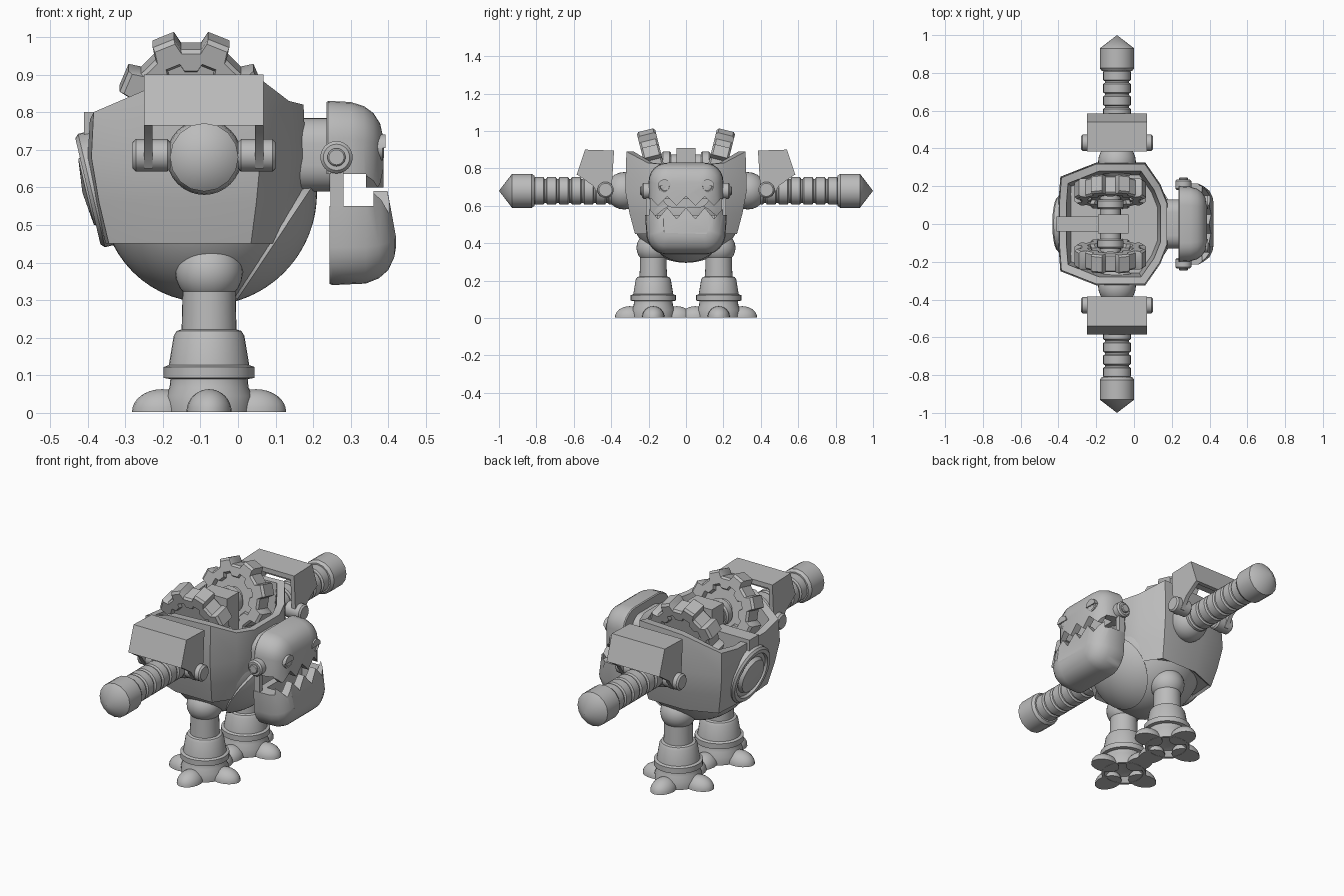
import bpy, bmesh
from math import sin, cos, pi, radians
from mathutils import Vector, Matrix

if "Cube" in bpy.data.objects:
    bpy.data.objects.remove(bpy.data.objects["Cube"])

GREY = (0.5, 0.5, 0.5, 1)
metal = bpy.data.materials.new("plain_grey")
metal.use_nodes = True
metal.diffuse_color = GREY
metal.node_tree.nodes["Principled BSDF"].inputs["Base Color"].default_value = GREY

X, Y, Z = Vector((1, 0, 0)), Vector((0, 1, 0)), Vector((0, 0, 1))


def shade(ob, angle=35):
    bpy.ops.object.select_all(action='DESELECT')
    ob.select_set(True)
    bpy.context.view_layer.objects.active = ob
    bpy.ops.object.shade_smooth_by_angle(angle=radians(angle))


def loft(name, rings, mat=Matrix(), loop=False):
    """Skin a list of equal point rings; ends are capped unless looped."""
    bm = bmesh.new()
    vs = [[bm.verts.new(mat @ Vector(p)) for p in ring] for ring in rings]
    n = len(vs[0])
    for a, b in list(zip(vs, vs[1:])) + ([(vs[-1], vs[0])] if loop else []):
        for i in range(n):
            j = (i + 1) % n
            bm.faces.new((a[i], a[j], b[j], b[i]))
    if not loop:
        bm.faces.new(vs[0])
        bm.faces.new(vs[-1])
    bmesh.ops.remove_doubles(bm, verts=bm.verts, dist=0.0005)
    bmesh.ops.recalc_face_normals(bm, faces=bm.faces)
    me = bpy.data.meshes.new(name)
    bm.to_mesh(me)
    bm.free()
    me.materials.append(metal)
    ob = bpy.data.objects.new(name, me)
    bpy.context.collection.objects.link(ob)
    shade(ob)
    return ob


def place(loc, axis=Z, scale=(1, 1, 1)):
    rot = axis.to_track_quat('Z', 'Y').to_matrix().to_4x4()
    return Matrix.Translation(loc) @ Matrix.Diagonal((*scale, 1)) @ rot


def lathe(name, profile, loc, axis=Z, scale=(1, 1, 1), seg=32, loop=False):
    rings = [[(r * cos(2 * pi * i / seg), r * sin(2 * pi * i / seg), h) for i in range(seg)]
             for r, h in profile]
    return loft(name, rings, place(loc, axis, scale), loop)


def rod(name, radius, start, axis, length, bevel=0.008, seg=24):
    b = bevel
    return lathe(name, [(radius - b, 0), (radius, b), (radius, length - b), (radius - b, length)],
                 start, axis, seg=seg)


def arc(radius, a0, a1, n=12):
    angles = [radians(a0 + (a1 - a0) * i / n) for i in range(n + 1)]
    return [(radius * cos(a), radius * sin(a)) for a in angles]


def prism(name, pts, x0, x1):
    """Extrude a (y, z) outline along x."""
    return loft(name, [[(x, y, z) for y, z in pts] for x in (x0, x1)])


def box(name, x0, x1, hy, z0, z1):
    return prism(name, [(-hy, z0), (hy, z0), (hy, z1), (-hy, z1)], x0, x1)


def rounded(x, hy, zc, hz, r, n=6):
    pts = []
    for k, (sy, sz) in enumerate(((1, 1), (-1, 1), (-1, -1), (1, -1))):
        for i in range(n + 1):
            a = pi / 2 * (k + i / n)
            pts.append((x, sy * (hy - r) + r * cos(a), zc + sz * (hz - r) + r * sin(a)))
    return pts


def carve(ob, cutters):
    for c in cutters:
        m = ob.modifiers.new("cut", 'BOOLEAN')
        m.object, m.operation = c, 'DIFFERENCE'
    bpy.context.view_layer.update()
    me = bpy.data.meshes.new_from_object(ob.evaluated_get(bpy.context.evaluated_depsgraph_get()))
    ob.modifiers.clear()
    ob.data = me
    for c in cutters:
        bpy.data.objects.remove(c)
    shade(ob)


# Round lower body with a raised front plate
lathe("belly", arc(0.29, -90, 10, 16), (-0.09, 0, 0.585), scale=(0.95, 1.03, 1), seg=48)
lathe("front_plate", arc(0.3, 50, 90) + arc(0.27, 90, 50), (-0.09, 0, 0.585),
      Vector((0.83, 0, -0.55)), seg=40, loop=True)

# Open-topped upper shell
half = [(-0.40, 0.12), (-0.39, 0.25), (-0.2, 0.325), (0.06, 0.325), (0.14, 0.21), (0.18, 0.11)]
rim = [0.78, 0.80, 0.88, 0.89, 0.83, 0.82]


def shell_ring(s, z=None):
    side = [(-0.1 + (x + 0.1) * s, y * s, z or h) for (x, y), h in zip(half, rim)]
    return side + [(x, -y, h) for x, y, h in reversed(side)]


loft("upper_shell", [shell_ring(0.8, 0.46), shell_ring(0.84, 0.45), shell_ring(0.93, 0.56),
                     shell_ring(1, 0.68), shell_ring(0.98), shell_ring(0.86),
                     shell_ring(0.8, 0.64)])

# Round hatch on the back
lathe("back_hatch", [(0.155, -0.05), (0.155, 0.015), (0.145, 0.025), (0.125, 0.025),
                     (0.12, 0.012), (0.1, 0.012), (0.09, 0.03), (0, 0.04)],
      (-0.375, 0, 0.595), Vector((-0.97, 0, -0.23)), seg=40)

# Drive gears, axle and centre support
rod("axle", 0.055, (-0.125, -0.2, 0.82), Y, 0.4)
box("axle_block", -0.19, -0.03, 0.05, 0.62, 0.91)
box("support_beam", -0.41, -0.18, 0.04, 0.7, 0.8)


def gear_ring(s, h):
    pts = []
    for k in range(8):
        for off, r in ((-13, 0.163), (-9, 0.195), (9, 0.195), (13, 0.163)):
            a = radians(45 * k + 22.5 + off)
            pts.append((r * s * cos(a), r * s * sin(a), h))
    return pts


for side, tag in ((1, "left"), (-1, "right")):
    gear = [(0.6, -0.03), (0.65, -0.05), (0.94, -0.05), (1, -0.04), (1, 0.04), (0.94, 0.05),
            (0.65, 0.05), (0.6, 0.03)]
    loft(tag + "_gear", [gear_ring(s, h) for s, h in gear],
         place((-0.125, 0.17 * side, 0.82), Vector((0, side, -0.25))))
    rod(tag + "_gear_hub", 0.07, (-0.125, 0.08 * side, 0.82), Y * side, 0.05)

    # Ribbed arm with a pointed tip
    arm = [(0, 0.3), (0.064, 0.3)]
    for k in range(7):
        y = 0.36 + 0.066 * k
        arm += [(0.064, y), (0.073, y + 0.006), (0.073, y + 0.052), (0.064, y + 0.058)]
    lathe(tag + "_arm", arm + [(0, 0.83)], (-0.09, 0, 0.68), Y * side)
    lathe(tag + "_arm_tip", [(0, 0.81), (0.08, 0.81), (0.091, 0.825), (0.091, 0.93), (0, 1.0)],
          (-0.09, 0, 0.68), Y * side, seg=16)
    lathe(tag + "_shoulder_ball", arc(0.1, -90, 90), (-0.09, 0.33 * side, 0.68), Y * side)

    # Shoulder guard hinged over the arm
    cover = [(0.385, 0.895), (0.54, 0.9), (0.585, 0.765), (0.56, 0.765), (0.525, 0.875),
             (0.385, 0.87)]
    cheek = [(0.385, 0.89), (0.54, 0.895), (0.58, 0.765), (0.5, 0.71), (0.46, 0.65), (0.4, 0.65)]
    prism(tag + "_guard_cover", [(y * side, z) for y, z in cover], -0.25, 0.068)
    for x in (-0.25, 0.045):
        prism(tag + "_guard_cheek", [(y * side, z) for y, z in cheek], x, x + 0.023)
    for x in (-0.28, 0):
        rod(tag + "_guard_pivot", 0.043, (x, 0.43 * side, 0.685), X, 0.1)

    # Leg and foot
    hip = Vector((-0.077, 0.175 * side, 0))
    lathe(tag + "_leg", [(0, 0.05), (0.08, 0.03), (0.1, 0.002), (0.115, 0.002), (0.117, 0.045),
                         (0.105, 0.068), (0.103, 0.09), (0.121, 0.093), (0.121, 0.122),
                         (0.107, 0.127), (0.094, 0.205), (0.086, 0.218), (0.073, 0.222),
                         (0.07, 0.34), (0, 0.36)], hip)
    lathe(tag + "_hip_ball", arc(0.09, -90, 90), hip + Z * 0.375, scale=(1, 1, 0.95))
    for k in range(4):
        d = Vector((cos(k * pi / 2), sin(k * pi / 2), 0))
        size = (0.08, 0.06, 0.06) if k % 2 == 0 else (0.06, 0.08, 0.06)
        lathe(tag + "_toe", [(0, 0)] + arc(1, 0, 90, 8), hip + d * 0.125 + Z * 0.003,
              scale=size, seg=20)

    # Jaw hinge, jaw strap and eye
    rod(tag + "_jaw_hinge", 0.043, (0.262, 0.18 * side, 0.68), Y * side, 0.055)
    rod(tag + "_hinge_pin", 0.024, (0.262, 0.2 * side, 0.68), Y * side, 0.045, 0.004)
    strap = [(0.19, 0.52), (0.215, 0.52), (0.215, 0.66), (0.19, 0.66)]
    prism(tag + "_jaw_strap", [(y * side, z) for y, z in strap], 0.246, 0.28)
    lathe(tag + "_eye", [(0.034, -0.03), (0.034, 0.003), (0.026, 0.006), (0.022, -0.002),
                         (0, 0.006)], (0.382, 0.115 * side, 0.705), X, seg=24)
    lid = [(a * side + 0.115 * side, z + 0.705) for a, z in arc(0.036, 0, 180, 10)]
    prism(tag + "_eyelid", lid, 0.36, 0.392)

# Neck and head
loft("neck", [rounded(x, 0.13, 0.687, 0.098, 0.07) for x in (0.14, 0.245)])


def zigzag(tip, valley, limit, x0, x1):
    teeth = [(-0.25 + 0.05 * i, valley if i % 2 else tip) for i in range(11)]
    return prism("teeth_cutter", teeth + [(0.25, limit), (-0.25, limit)], x0, x1)


def jaw(name, sections, hy, zc):
    return loft(name, [rounded(x, hy - i, zc, 0.19 - i, 0.1 - i * 0.7) for x, i in sections])


upper = jaw("upper_jaw", [(0.235, 0.004), (0.24, 0), (0.3, 0.003), (0.335, 0.014), (0.36, 0.032),
                          (0.378, 0.06), (0.387, 0.1)], 0.2, 0.64)
carve(upper, [zigzag(0.6, 0.65, 0.3, 0.34, 0.5), box("mouth_cutter", 0.2, 0.341, 0.3, 0.3, 0.635),
              box("cavity_cutter", 0.275, 0.35, 0.15, 0.3, 0.77)])
lower = jaw("lower_jaw", [(0.243, 0.004), (0.25, 0), (0.34, 0.004), (0.375, 0.018), (0.4, 0.04),
                          (0.416, 0.075), (0.42, 0.1)], 0.222, 0.53)
for v in lower.data.vertices:
    v.co.y *= 1 - 0.5 * max(0, 0.53 - v.co.z)
    v.co.x -= 0.2 * max(0, v.co.z - 0.48) * (v.co.x > 0.35)
carve(lower, [zigzag(0.53, 0.59, 0.9, 0.36, 0.5), box("mouth_cutter", 0.2, 0.361, 0.3, 0.55, 0.9),
              box("cavity_cutter", 0.28, 0.36, 0.15, 0.44, 0.9)])
